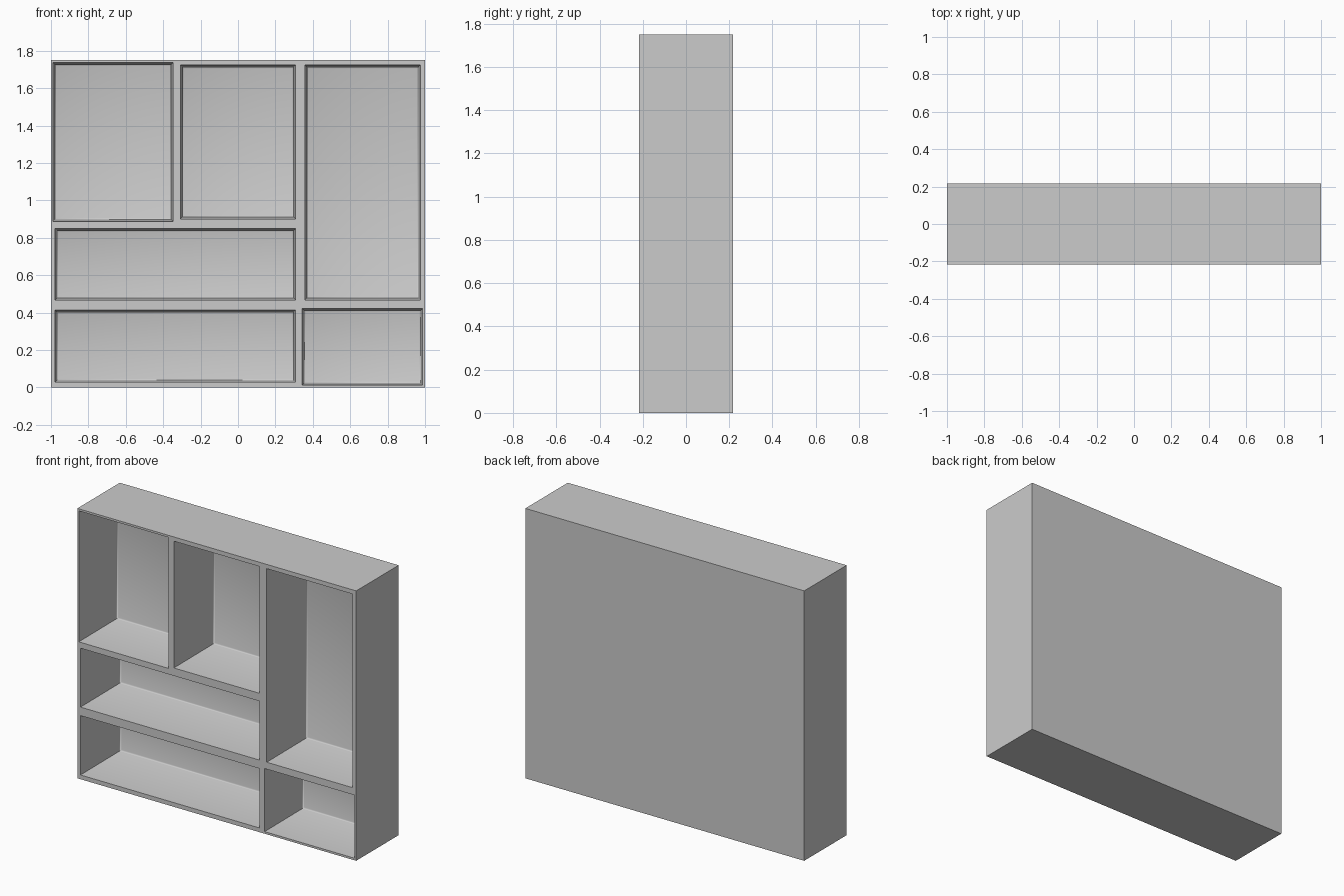
import bpy
import bmesh

if "Cube" in bpy.data.objects:
    bpy.data.objects.remove(bpy.data.objects["Cube"], do_unlink=True)

WIDTH, DEPTH, HEIGHT = 2.0, 0.435, 1.75
FRONT = -DEPTH / 2
TAPER = 0.01

# Compartment openings: left, right, bottom, top, depth
OPENINGS = [
    (-0.99, -0.347, 0.887, 1.737, 0.38),
    (-0.308, 0.308, 0.90, 1.723, 0.395),
    (0.358, 0.975, 0.467, 1.723, 0.395),
    (-0.978, 0.308, 0.467, 0.85, 0.395),
    (-0.978, 0.308, 0.027, 0.413, 0.395),
    (0.343, 0.988, 0.013, 0.423, 0.38),
]

grey = bpy.data.materials.new("plain_grey")
grey.use_nodes = True
grey.diffuse_color = (0.6, 0.6, 0.6, 1)
grey.node_tree.nodes["Principled BSDF"].inputs["Base Color"].default_value = (0.6, 0.6, 0.6, 1)


def make_object(name, bm):
    bmesh.ops.recalc_face_normals(bm, faces=bm.faces[:])
    mesh = bpy.data.meshes.new(name)
    bm.to_mesh(mesh)
    bm.free()
    mesh.materials.append(grey)
    obj = bpy.data.objects.new(name, mesh)
    bpy.context.collection.objects.link(obj)
    return obj


def add_box(bm, size, centre):
    verts = bmesh.ops.create_cube(bm, size=1)["verts"]
    for v in verts:
        v.co = [c * s + m for c, s, m in zip(v.co, size, centre)]
    return verts


# Solid case
bm = bmesh.new()
add_box(bm, (WIDTH, DEPTH, HEIGHT), (0, 0, HEIGHT / 2))
case = make_object("shelf_case", bm)

# Slightly tapered compartments with softened back edges
bm = bmesh.new()
for left, right, bottom, top, depth in OPENINGS:
    overhang = 0.02
    cx, cz = (left + right) / 2, (bottom + top) / 2
    verts = add_box(bm, (right - left, depth + overhang, top - bottom),
                    (cx, FRONT + (depth - overhang) / 2, cz))
    back = [v for v in verts if v.co.y > FRONT + depth / 2]
    for v in back:
        v.co.x += TAPER if v.co.x < cx else -TAPER
        v.co.z += TAPER if v.co.z < cz else -TAPER
    edges = {e for v in back for e in v.link_edges if e.other_vert(v) in back}
    bmesh.ops.bevel(bm, geom=list(edges), offset=0.008, segments=2,
                    profile=0.5, affect='EDGES')
cutter = make_object("compartment_cutter", bm)
cutter.hide_render = True

# Hollow the case and keep the finished mesh
cut = case.modifiers.new("compartments", 'BOOLEAN')
cut.operation = 'DIFFERENCE'
cut.solver = 'EXACT'
cut.object = cutter
bpy.context.view_layer.objects.active = case
case.select_set(True)
bpy.ops.object.modifier_apply(modifier=cut.name)
bpy.data.objects.remove(cutter, do_unlink=True)
bpy.ops.object.shade_smooth_by_angle(angle=0.8)
